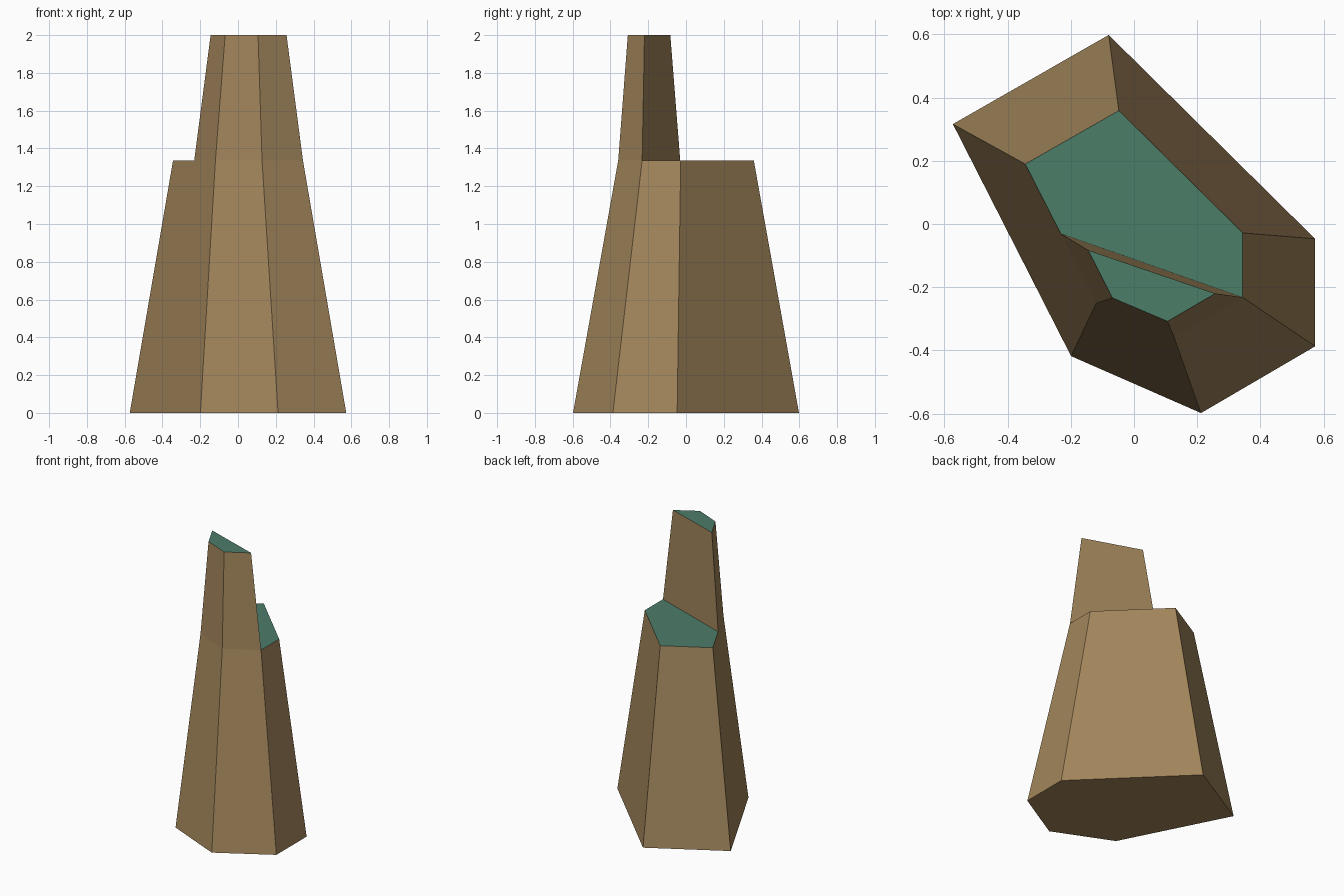
import bpy, bmesh

if "Cube" in bpy.data.objects:
    bpy.data.objects.remove(bpy.data.objects["Cube"])


def material(name, colour):
    m = bpy.data.materials.new(name)
    m.diffuse_color = (*colour, 1)
    m.use_nodes = True
    m.node_tree.nodes["Principled BSDF"].inputs["Base Color"].default_value = m.diffuse_color
    return m


stone = material("brown_stone", (0.36, 0.235, 0.105))
moss = material("green_top", (0.073, 0.205, 0.141))


def tapered_block(name, bottom, top, z0, z1):
    """Flat-sided block between two outlines, with a green top face."""
    bm = bmesh.new()
    lower = [bm.verts.new((x, y, z0)) for x, y in bottom]
    upper = [bm.verts.new((x, y, z1)) for x, y in top]
    bm.faces.new(lower[::-1])
    cap = bm.faces.new(upper)
    cap.material_index = 1
    n = len(lower)
    for i in range(n):
        j = (i + 1) % n
        bm.faces.new((lower[i], lower[j], upper[j], upper[i]))
    mesh = bpy.data.meshes.new(name)
    bm.to_mesh(mesh)
    bm.free()
    mesh.materials.append(stone)
    mesh.materials.append(moss)
    obj = bpy.data.objects.new(name, mesh)
    bpy.context.collection.objects.link(obj)
    return obj


# Lower column: irregular hexagon shrinking to 60 percent
base = [(-0.08, 0.598), (-0.573, 0.316), (-0.199, -0.418),
        (0.212, -0.598), (0.573, -0.387), (0.573, -0.047)]
ledge = [(0.6 * x, 0.6 * y) for x, y in base]
LEDGE_Z = 1.337
tapered_block("lower_column", base, ledge, 0, LEDGE_Z)

# Upper spire: the front slice of the ledge, tapering further
split = ((ledge[1][0] + ledge[2][0]) / 2, (ledge[1][1] + ledge[2][1]) / 2)
foot = [split, ledge[2], ledge[3], ledge[4]]
peak = [(-0.145, -0.083), (-0.068, -0.234), (0.106, -0.308), (0.257, -0.22)]
tapered_block("upper_spire", foot, peak, LEDGE_Z, 2.0)
